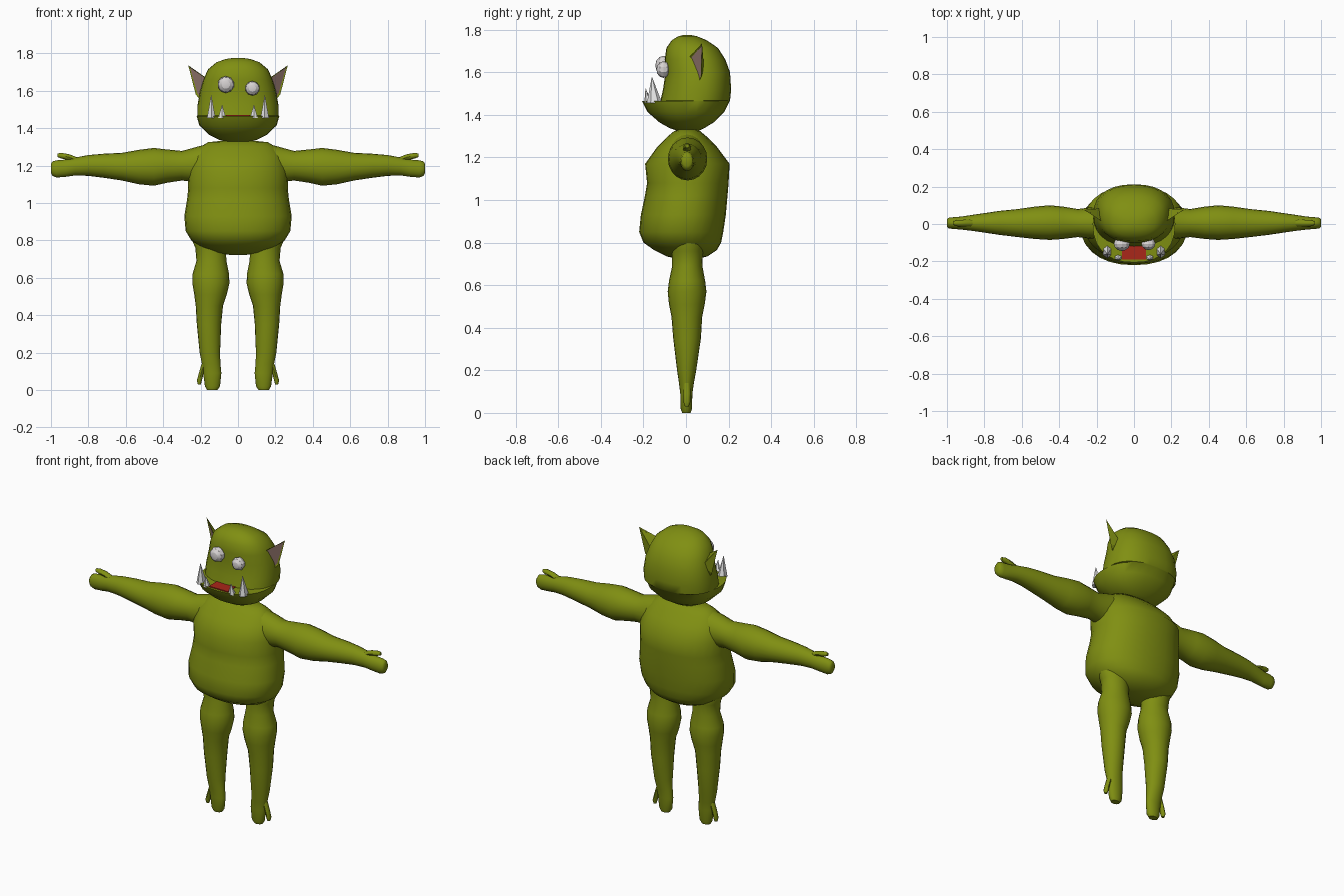
import bpy, bmesh, math
from mathutils import Vector


def material(name, rgb):
    m = bpy.data.materials.new(name)
    m.diffuse_color = (*rgb, 1)
    return m


GREEN = material("olive skin", (0.215, 0.275, 0.006))
WHITE = material("tooth white", (0.80, 0.80, 0.80))
EYE = material("eye grey white", (0.68, 0.65, 0.65))
RED = material("mouth red", (0.40, 0.02, 0.01))
PINK = material("inner ear", (0.32, 0.20, 0.17))


def finish(name, bm, mats, angle=50):
    bmesh.ops.recalc_face_normals(bm, faces=bm.faces)
    me = bpy.data.meshes.new(name)
    bm.to_mesh(me)
    bm.free()
    for m in mats:
        me.materials.append(m)
    if angle:
        me.shade_smooth()
        me.set_sharp_from_angle(angle=math.radians(angle))
    ob = bpy.data.objects.new(name, me)
    bpy.context.collection.objects.link(ob)
    return ob


def loft(name, rings, place, n=20, power=2.0, angle=50):
    """Rings are (t, u0, u1, v0, v1): rounded sections at t, put in space by place(t, u, v)."""
    bm = bmesh.new()
    loops = []
    for t, u0, u1, v0, v1 in rings:
        loop = []
        for i in range(n):
            a = 2 * math.pi * i / n
            c, s = math.cos(a), math.sin(a)
            c = math.copysign(abs(c) ** (2 / power), c)
            s = math.copysign(abs(s) ** (2 / power), s)
            u = (u0 + u1) / 2 + c * (u1 - u0) / 2
            v = (v0 + v1) / 2 + s * (v1 - v0) / 2
            loop.append(bm.verts.new(place(t, u, v)))
        loops.append(loop)
    for p, q in zip(loops, loops[1:]):
        for i in range(n):
            j = (i + 1) % n
            bm.faces.new((p[i], p[j], q[j], q[i]))
    bm.faces.new(loops[0])
    bm.faces.new(loops[-1])
    return finish(name, bm, [GREEN], angle)


def upright(t, u, v):
    return Vector((u, v, t))


def sym(rows):
    return [(z, -h, h, f, b) for z, h, f, b in rows]


# Pot-bellied torso: height, half width, front, back
loft("torso", sym([
    (0.722, 0.04, -0.03, 0.05), (0.735, 0.13, -0.09, 0.10), (0.765, 0.20, -0.15, 0.145),
    (0.80, 0.25, -0.20, 0.165), (0.85, 0.28, -0.22, 0.175), (0.93, 0.287, -0.212, 0.187),
    (1.02, 0.272, -0.193, 0.195), (1.08, 0.266, -0.183, 0.20), (1.17, 0.268, -0.192, 0.205),
    (1.25, 0.245, -0.135, 0.145), (1.30, 0.20, -0.085, 0.095), (1.325, 0.16, -0.055, 0.065),
    (1.332, 0.09, -0.03, 0.04)]), upright, n=28, power=2.2)

# Head with a lower jaw that sticks out as a flat shelf
loft("head", sym([
    (1.322, 0.04, -0.03, 0.05), (1.337, 0.10, -0.075, 0.085), (1.365, 0.155, -0.125, 0.13),
    (1.415, 0.207, -0.182, 0.18), (1.465, 0.221, -0.206, 0.205), (1.467, 0.217, -0.12, 0.207),
    (1.52, 0.217, -0.108, 0.212), (1.60, 0.202, -0.096, 0.207), (1.66, 0.185, -0.10, 0.185),
    (1.715, 0.160, -0.092, 0.15), (1.752, 0.115, -0.066, 0.095), (1.77, 0.065, -0.035, 0.05),
    (1.776, 0.02, -0.01, 0.02)]), upright, n=28, power=2.3)

# Red mouth plate lying on the jaw
bm = bmesh.new()
bmesh.ops.create_cube(bm, size=1)
for v in bm.verts:
    v.co = Vector((v.co.x * 0.126, -0.15 + v.co.y * 0.082, 1.467 + v.co.z * 0.008))
finish("mouth", bm, [RED], 0)


# Tusks: a tall and a short one on each side
def tusk(name, x, y, rx, ry, top, lean):
    bm = bmesh.new()
    bmesh.ops.create_cone(bm, cap_ends=True, segments=6, radius1=1, radius2=0.03, depth=1)
    for v in bm.verts:
        h = v.co.z + 0.5
        v.co = Vector((x + v.co.x * rx, y + v.co.y * ry + lean * h, 1.455 + h * (top - 1.455)))
    finish(name, bm, [WHITE], 30)


# Eyes of unequal size
for name, x, z, r in (("large_eye", -0.065, 1.633, 0.045), ("small_eye", 0.077, 1.613, 0.039)):
    bm = bmesh.new()
    bmesh.ops.create_uvsphere(bm, u_segments=10, v_segments=6, radius=r)
    for v in bm.verts:
        v.co = Vector((x + v.co.x, -0.106 + v.co.z * 0.85, z + v.co.y))
    finish(name, bm, [EYE], 25)

ARM = [(0.16, 1.10, 1.315, -0.08, 0.09), (0.22, 1.11, 1.300, -0.08, 0.09),
       (0.30, 1.12, 1.278, -0.07, 0.08), (0.38, 1.108, 1.286, -0.08, 0.093),
       (0.45, 1.092, 1.294, -0.085, 0.100), (0.53, 1.10, 1.284, -0.08, 0.093),
       (0.62, 1.12, 1.268, -0.07, 0.080), (0.72, 1.135, 1.263, -0.058, 0.070),
       (0.80, 1.145, 1.256, -0.046, 0.058), (0.87, 1.147, 1.243, -0.036, 0.048),
       (0.92, 1.14, 1.232, -0.03, 0.040), (0.97, 1.136, 1.228, -0.026, 0.036),
       (0.992, 1.145, 1.222, -0.023, 0.033), (1.0, 1.16, 1.208, -0.016, 0.026)]
THUMB = [(0.85, 1.205, 1.24, -0.014, 0.024), (0.90, 1.228, 1.26, -0.013, 0.023),
         (0.945, 1.238, 1.268, -0.012, 0.022), (0.965, 1.245, 1.264, -0.005, 0.015)]
LEG = [(0.0, 0.11, 0.165, -0.018, 0.022), (0.02, 0.096, 0.177, -0.025, 0.028),
       (0.09, 0.089, 0.186, -0.027, 0.030), (0.14, 0.094, 0.193, -0.033, 0.037),
       (0.20, 0.096, 0.205, -0.042, 0.048), (0.35, 0.09, 0.22, -0.060, 0.070),
       (0.45, 0.08, 0.226, -0.068, 0.076), (0.51, 0.06, 0.234, -0.080, 0.088),
       (0.57, 0.046, 0.244, -0.086, 0.096), (0.62, 0.048, 0.243, -0.080, 0.090),
       (0.69, 0.062, 0.222, -0.065, 0.077), (0.76, 0.065, 0.228, -0.065, 0.08),
       (0.83, 0.07, 0.258, -0.068, 0.085), (0.87, 0.10, 0.255, -0.04, 0.06)]
TOE = [(0.14, 0.165, 0.195, -0.012, 0.02), (0.09, 0.184, 0.209, -0.013, 0.021),
       (0.05, 0.193, 0.220, -0.012, 0.020), (0.03, 0.199, 0.215, -0.005, 0.013)]

for side, s in (("left", 1), ("right", -1)):
    def along_arm(t, u, v):
        return Vector((s * t, v, u))

    def along_leg(t, u, v):
        return Vector((s * u, v, t))

    # Limbs with one separate digit each
    loft(side + "_arm", ARM, along_arm)
    loft(side + "_thumb", THUMB, along_arm, n=8)
    loft(side + "_leg", LEG, along_leg)
    loft(side + "_toe", TOE, along_leg, n=8)

    tusk(side + "_tall_tusk", s * 0.143, -0.148, 0.026, 0.036, 1.577, -0.012)
    tusk(side + "_short_tusk", s * 0.085, -0.178, 0.024, 0.018, 1.525, -0.012)

    # Pointed ear with a pink hollow in its front
    bm = bmesh.new()
    pts = [(0.165, 0.01, 1.665), (0.266, 0.075, 1.736), (0.226, 0.072, 1.58),
           (0.185, 0.05, 1.53), (0.17, 0.085, 1.62)]
    a, tip, c, b, d = [bm.verts.new((s * x, y, z)) for x, y, z in pts]
    front = bm.faces.new((a, tip, c, b))
    for p, q in ((a, tip), (tip, c), (c, b), (b, a)):
        bm.faces.new((q, p, d))
    bmesh.ops.recalc_face_normals(bm, faces=bm.faces)
    bmesh.ops.inset_region(bm, faces=[front], thickness=0.01, depth=-0.004)
    front.material_index = 1
    finish(side + "_ear", bm, [GREEN, PINK], 0)
